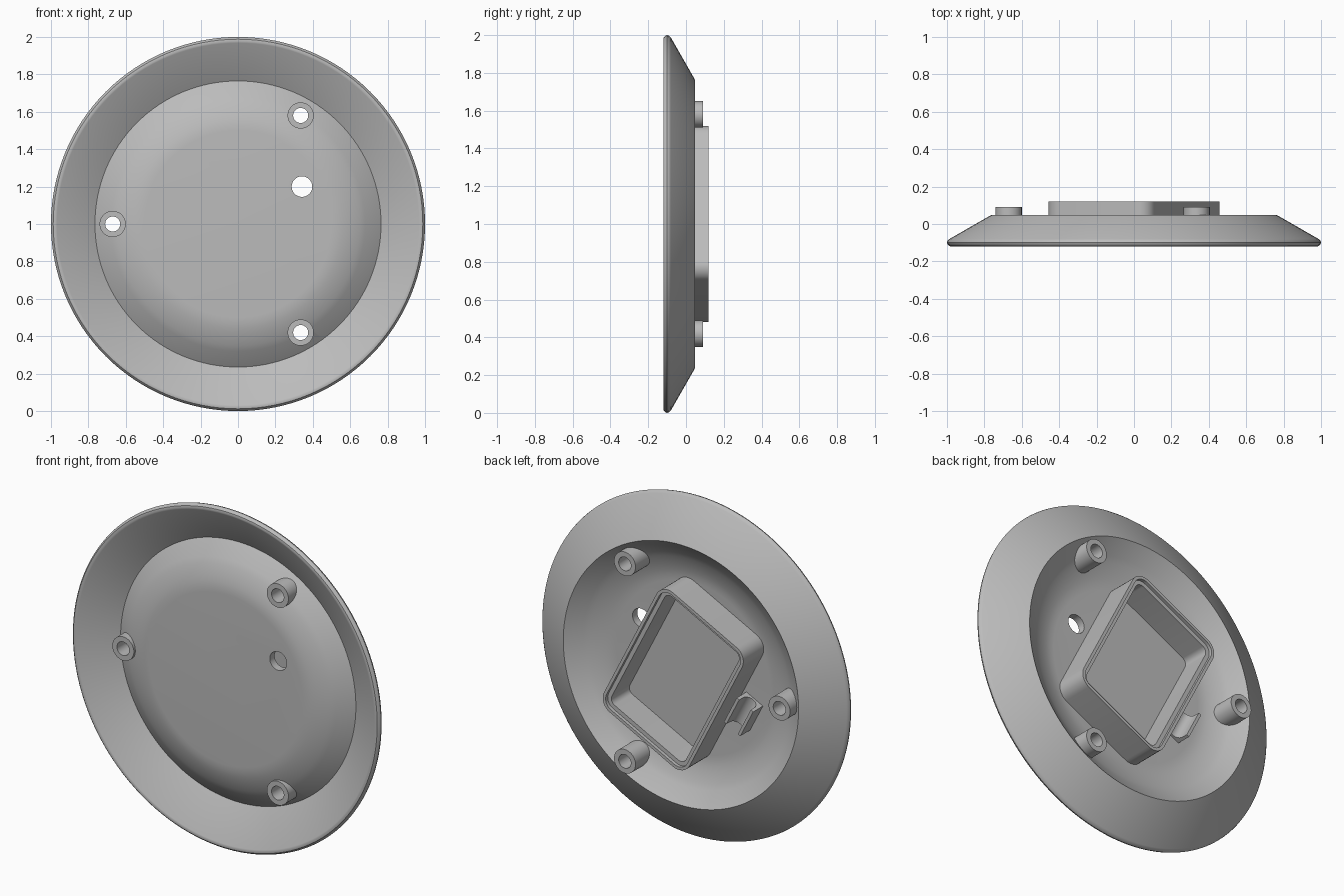
import bpy, bmesh, math
from mathutils import Vector

if "Cube" in bpy.data.objects:
    bpy.data.objects.remove(bpy.data.objects["Cube"])

grey = bpy.data.materials.new("plain_grey")
grey.diffuse_color = (0.5, 0.5, 0.5, 1)
grey.use_nodes = True
grey.node_tree.nodes["Principled BSDF"].inputs["Base Color"].default_value = grey.diffuse_color


def finish(name, bm, smooth=True):
    bmesh.ops.remove_doubles(bm, verts=bm.verts, dist=1e-5)
    bmesh.ops.recalc_face_normals(bm, faces=bm.faces)
    me = bpy.data.meshes.new(name)
    bm.to_mesh(me)
    bm.free()
    me.materials.append(grey)
    ob = bpy.data.objects.new(name, me)
    bpy.context.collection.objects.link(ob)
    if smooth:
        shade(ob)
    return ob


def select(ob):
    bpy.ops.object.select_all(action='DESELECT')
    ob.select_set(True)
    bpy.context.view_layer.objects.active = ob


def shade(ob):
    select(ob)
    bpy.ops.object.shade_smooth_by_angle(angle=math.radians(30))


def bridge(bm, loops):
    """Join a list of equal closed loops with quads."""
    rows = [[bm.verts.new(p) for p in loop] for loop in loops]
    n = len(rows[0])
    for a, b in zip(rows, rows[1:]):
        for i in range(n):
            j = (i + 1) % n
            bm.faces.new((a[i], a[j], b[j], b[i]))
    return rows


def ring(r, y, cx, cz, n):
    return [Vector((cx + r * math.cos(2 * math.pi * i / n), y,
                    cz + r * math.sin(2 * math.pi * i / n))) for i in range(n)]


def lathe(bm, profile, cx=0, cz=1, n=48):
    bridge(bm, [ring(r, y, cx, cz, n) for r, y in profile])


# Dished shell: flat floor, curved wall, crease, conical flange, rounded rim
T = 0.045
wall = [(0.5, -.115), (0.53, -.1135), (0.56, -.108), (0.59, -.1), (0.62, -.0895),
        (0.65, -.077), (0.68, -.0615), (0.765, 0.002)]
rim = [(0.968, -.117), (0.977, -.12), (0.988, -.118), (0.997, -.109),
       (1.0, -.1), (0.997, -.09), (0.987, -.08)]
profile = wall + rim + [(r, y + T) for r, y in reversed(wall)]
bm = bmesh.new()
rows = bridge(bm, [ring(r, y, 0, 1, 128) for r, y in profile])
bm.faces.new(rows[0])
bm.faces.new(rows[-1])
shell = finish("dished_shell", bm, False)

# Holes through the shell: three for the bosses, one open
bosses = [(0.67 * math.cos(a), 1 + 0.67 * math.sin(a))
          for a in (math.pi, math.pi / 3, -math.pi / 3)]
bm = bmesh.new()
for cx, cz, r in [(x, z, 0.055) for x, z in bosses] + [(0.342, 1.2, 0.055)]:
    rows = bridge(bm, [ring(r, y, cx, cz, 40) for y in (-.3, .3)])
    bm.faces.new(rows[0])
    bm.faces.new(rows[1])
cutter = finish("hole_cutter", bm, False)
cutter.hide_render = True
mod = shell.modifiers.new("holes", 'BOOLEAN')
mod.operation = 'DIFFERENCE'
mod.solver = 'EXACT'
mod.object = cutter
select(shell)
bpy.ops.object.modifier_apply(modifier=mod.name)
bpy.data.objects.remove(cutter, do_unlink=True)
shade(shell)

# Screw bosses: tubes poking out on both sides
for k, (cx, cz) in enumerate(bosses):
    bm = bmesh.new()
    lathe(bm, [(0.07, -.11), (0.07, .09), (0.04, .09), (0.04, -.11), (0.07, -.11)], cx, cz)
    finish("screw_boss_%d" % (k + 1), bm)

# Tilted frame shared by the box and the clip (u short, v long)
TILT = math.radians(27)


def place(u, v, y):
    return Vector((u * math.cos(TILT) - v * math.sin(TILT), y,
                   1 + u * math.sin(TILT) + v * math.cos(TILT)))


def rounded_rect(inset, y, hu=0.312, hv=0.455, rad=0.08, seg=8):
    pts = []
    for q, (su, sv) in enumerate([(1, 1), (-1, 1), (-1, -1), (1, -1)]):
        for i in range(seg + 1):
            a = math.pi / 2 * (q + i / seg)
            r = rad - inset
            pts.append(place(su * (hu - rad) + r * math.cos(a),
                             sv * (hv - rad) + r * math.sin(a), y))
    return pts


# Open box with a stepped lip on the back
bm = bmesh.new()
rows = bridge(bm, [rounded_rect(i, y) for i, y in
                   [(0, -.085), (0, .12), (.018, .12), (.018, .1), (.042, .1), (.042, -.067)]])
bm.faces.new(rows[-1])
bm.faces.new(rows[0])
finish("battery_box", bm)

# Small cradle clip beside the box: U channel with a rounded trough
cu, half, top, base = -0.39, 0.06, 0.02, -0.085
trough = [(cu + 0.042 * math.cos(a), -0.015 - 0.042 * math.sin(a))
          for a in [math.pi * i / 12 for i in range(13)]]
outline = [(cu - half, base), (cu + half, base), (cu + half, top), (cu + 0.042, top)]
outline += trough + [(cu - 0.042, top), (cu - half, top)]
bm = bmesh.new()
rows = bridge(bm, [[place(u, v, y) for u, y in outline] for v in (-0.075, 0.11)])
bm.faces.new(rows[0])
bm.faces.new(rows[1])
finish("cradle_clip", bm)
